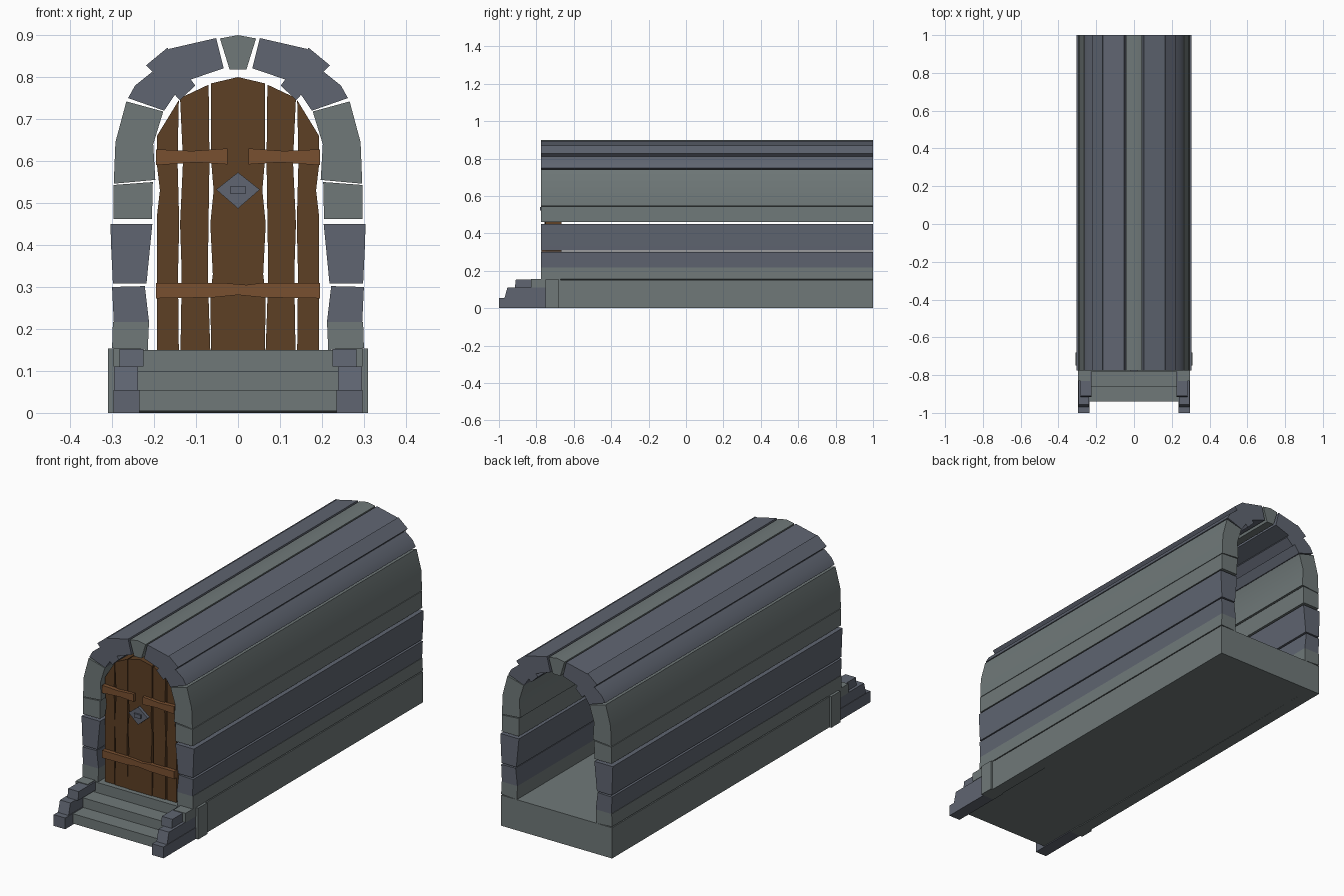
import bpy, bmesh, math


def material(name, rgb):
    m = bpy.data.materials.new(name)
    m.diffuse_color = (*rgb, 1)
    return m


BLUE = material("blue_stone", (0.115, 0.13, 0.165))
GREEN = material("green_stone", (0.16, 0.19, 0.19))
WOOD = material("dark_wood", (0.11, 0.05, 0.018))
STRAP = material("light_wood", (0.19, 0.08, 0.03))


def extrude(name, pts, a, b, mat, axis="y", both=False):
    """Prism from a 2D outline: (x, z) along y, or (y, z) along x. both = add mirror copy in x."""
    for s in ((1, -1) if both else (1,)):
        bm = bmesh.new()
        rings = []
        for t in (a, b):
            rings.append([bm.verts.new((u * s, t, v) if axis == "y" else (t * s, u, v))
                          for u, v in pts])
        n = len(pts)
        bm.faces.new(rings[0])
        bm.faces.new(rings[1][::-1])
        for i in range(n):
            j = (i + 1) % n
            bm.faces.new((rings[0][j], rings[0][i], rings[1][i], rings[1][j]))
        bmesh.ops.recalc_face_normals(bm, faces=bm.faces[:])
        me = bpy.data.meshes.new(name)
        bm.to_mesh(me)
        bm.free()
        me.materials.append(mat)
        ob = bpy.data.objects.new(name + ("" if not both else "_right" if s > 0 else "_left"), me)
        bpy.context.collection.objects.link(ob)


def box(name, x, y, z, mat, both=False):
    extrude(name, [(x[0], z[0]), (x[1], z[0]), (x[1], z[1]), (x[0], z[1])], *y, mat, both=both)


# Arch courses, drawn for the right side and mirrored
courses = [
    (GREEN, [(.215, .15), (.30, .155), (.298, .217), (.212, .217)]),
    (BLUE, [(.212, .217), (.296, .217), (.30, .30), (.222, .302)]),
    (BLUE, [(.218, .308), (.298, .308), (.302, .39), (.304, .45), (.204, .45), (.21, .39)]),
    (GREEN, [(.205, .462), (.297, .462), (.296, .543), (.203, .55)]),
    (GREEN, [(.197, .555), (.296, .546), (.292, .645), (.266, .742), (.178, .718), (.202, .64)]),
    (BLUE, [(.176, .72), (.262, .75), (.245, .78), (.205, .812), (.142, .77)]),
    (BLUE, [(.138, .745), (.219, .828), (.168, .87), (.102, .78)]),
    (BLUE, [(.125, .79), (.165, .867), (.052, .893), (.034, .821)]),
]
for i, (mat, pts) in enumerate(courses):
    extrude(f"arch_course_{i + 1}", pts, -.775, 1, mat, both=True)
extrude("keystone", [(-.02, .818), (.02, .818), (.043, .892), (0, .9), (-.043, .892)],
        -.775, 1, GREEN)

# Floor slab, with the steps in front
extrude("floor_and_steps", [(-.94, .005), (1, 0), (1, .15), (-.78, .15), (-.78, .10), (-.86, .10),
                            (-.86, .053), (-.94, .053)], -.24, .24, GREEN, axis="x")
box("floor_edge", (.24, .30), (-.70, 1), (0, .15), GREEN, True)

# Stepped stone rails and corner posts
extrude("lower_rail", [(-1, 0), (-.75, 0), (-.75, .055), (-1, .055)], .235, .297, BLUE, "x", True)
extrude("middle_rail", [(-.97, .055), (-.75, .055), (-.75, .11), (-.955, .11)],
        .238, .295, BLUE, "x", True)
extrude("upper_rail", [(-.915, .11), (-.78, .11), (-.78, .152), (-.91, .152)],
        .225, .282, BLUE, "x", True)
box("corner_post", (.235, .31), (-.75, -.68), (0, .153), GREEN, True)
box("post_cap", (.232, .297), (-.83, -.67), (.11, .155), GREEN, True)

# Door planks with worn edges
extrude("centre_plank", [(-.064, .15), (.064, .15), (.066, .28), (.06, .33), (.066, .45),
                         (.058, .53), (.064, .60), (.064, .785), (0, .80), (-.064, .785),
                         (-.064, .60), (-.058, .53), (-.066, .45), (-.06, .33), (-.066, .28)],
        -.757, -.665, WOOD)
extrude("inner_plank", [(.066, .15), (.137, .15), (.134, .33), (.138, .45), (.131, .60),
                        (.138, .75), (.07, .782), (.068, .60), (.072, .33)],
        -.755, -.665, WOOD, both=True)
extrude("outer_plank", [(.141, .15), (.193, .15), (.193, .47), (.186, .53), (.193, .59),
                        (.193, .66), (.141, .745), (.144, .60), (.14, .45), (.143, .33)],
        -.752, -.665, WOOD, both=True)

# Door straps
extrude("upper_strap", [(.025, .592), (.10, .597), (.195, .59), (.195, .628), (.11, .624),
                        (.025, .63)], -.772, -.75, STRAP, both=True)
extrude("lower_strap", [(-.195, .273), (-.06, .275), (0, .281), (.06, .275), (.195, .273),
                        (.195, .31), (.06, .31), (.02, .305), (-.04, .31), (-.195, .31)],
        -.772, -.75, STRAP)

# Diamond lock plate with handle
extrude("lock_plate", [(-.052, .532), (0, .487), (.052, .532), (0, .573)], -.772, -.755, BLUE)
box("lock_handle", (-.018, .018), (-.78, -.77), (.522, .541), BLUE)

# Soft shading along the curved courses
for ob in bpy.context.collection.objects:
    ob.select_set(True)
    bpy.context.view_layer.objects.active = ob
bpy.ops.object.shade_smooth_by_angle(angle=math.radians(30))
